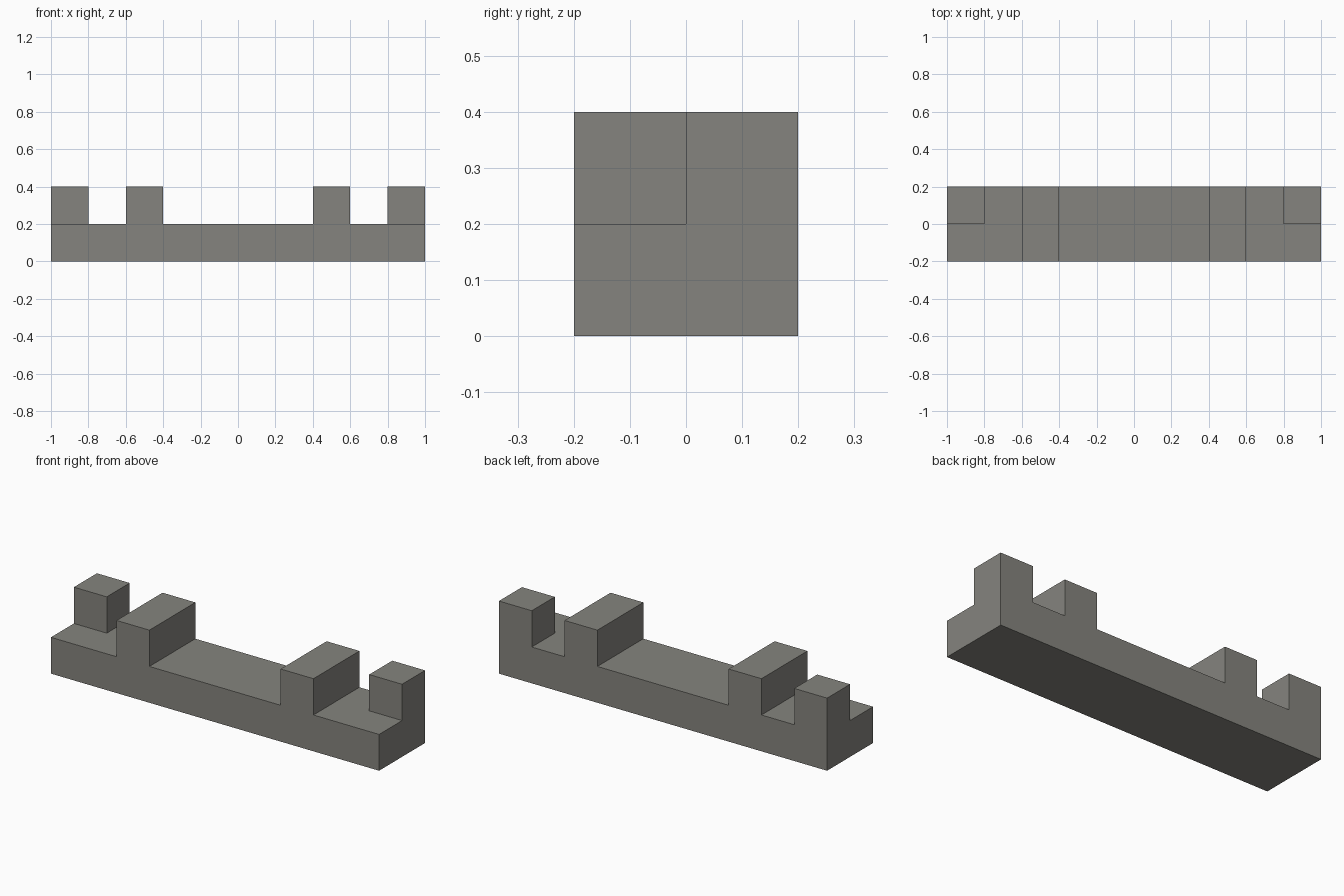
import bpy
import bmesh
from mathutils import Matrix, Vector

default = bpy.data.objects.get("Cube")
if default:
    bpy.data.objects.remove(default, do_unlink=True)

# Single stone colour
COLOUR = (0.235, 0.231, 0.209, 1.0)
stone = bpy.data.materials.new("warm_grey_stone")
stone.use_nodes = True
stone.diffuse_color = COLOUR
stone.node_tree.nodes["Principled BSDF"].inputs["Base Color"].default_value = COLOUR


def block(name, low, high, open_bottom=False):
    """Flat-faced box between two corners, optionally without its hidden underside."""
    low, high = Vector(low), Vector(high)
    bm = bmesh.new()
    bmesh.ops.create_cube(
        bm, size=1,
        matrix=Matrix.Translation((low + high) / 2) @ Matrix.Diagonal((*(high - low), 1)))
    bm.normal_update()
    if open_bottom:
        hidden = [f for f in bm.faces if f.normal.z < -0.5]
        bmesh.ops.delete(bm, geom=hidden, context="FACES")
    mesh = bpy.data.meshes.new(name)
    bm.to_mesh(mesh)
    bm.free()
    mesh.materials.append(stone)
    obj = bpy.data.objects.new(name, mesh)
    bpy.context.collection.objects.link(obj)
    return obj


UNIT = 0.2

# Long base beam
block("base_beam", (-1, -UNIT, 0), (1, UNIT, UNIT))

for side, sign in (("left", 1), ("right", -1)):
    # Full-depth ridge across the beam
    x = sorted((sign * 0.4, sign * 0.6))
    block(f"{side}_ridge", (x[0], -UNIT, UNIT), (x[1], UNIT, 2 * UNIT), True)
    # Square post on the rear corner
    x = sorted((sign * 0.8, sign * 1.0))
    block(f"{side}_rear_post", (x[0], 0, UNIT), (x[1], UNIT, 2 * UNIT), True)
